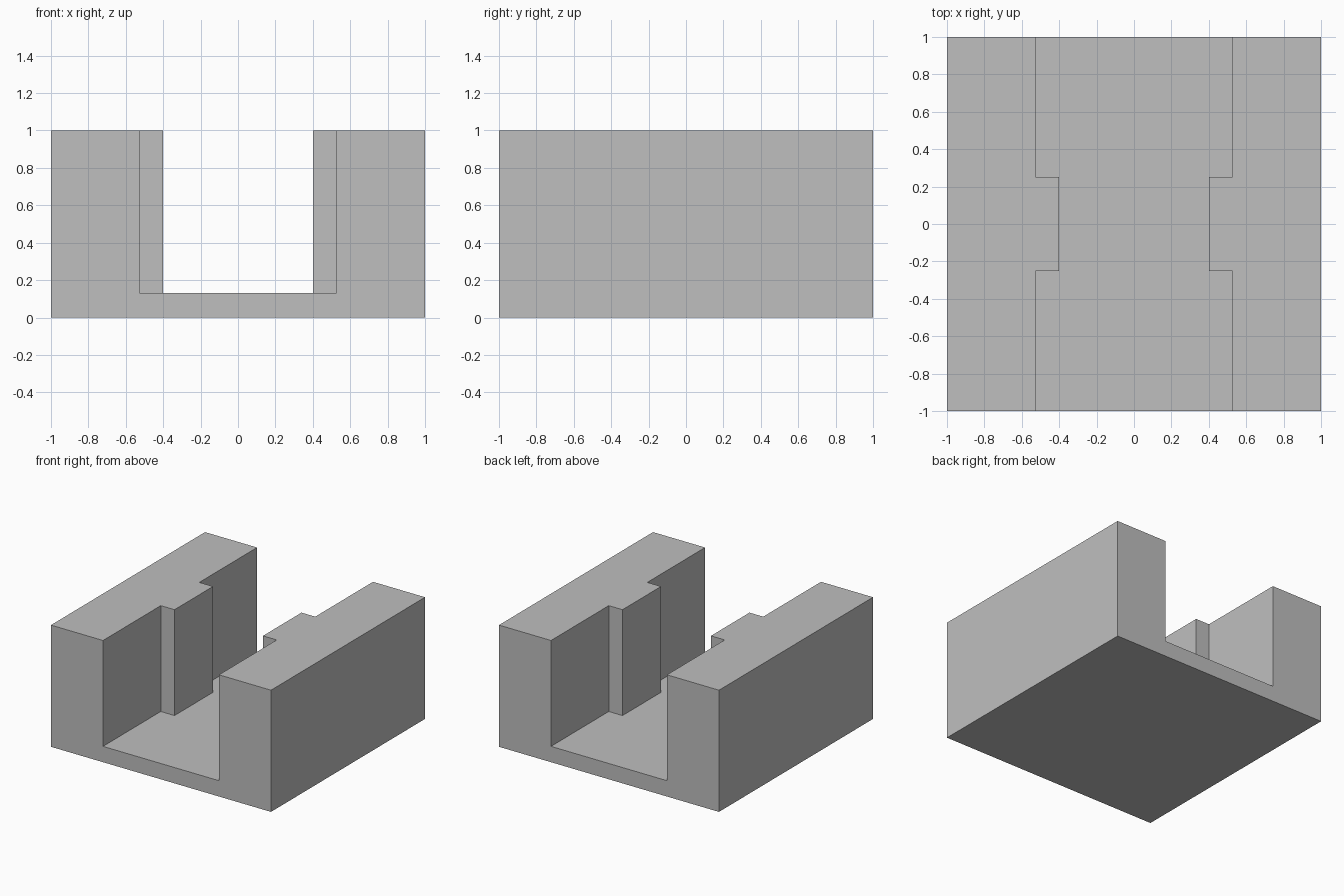
import bpy
import bmesh

default = bpy.data.objects.get("Cube")
if default:
    bpy.data.objects.remove(default, do_unlink=True)

WALL_X, RIB_X, RIB_Y = 0.527, 0.402, 0.25
FLOOR, TOP = 0.13, 1.0

grey = bpy.data.materials.new("light grey")
grey.use_nodes = True
grey.diffuse_color = (0.52, 0.52, 0.52, 1)
grey.node_tree.nodes["Principled BSDF"].inputs["Base Color"].default_value = grey.diffuse_color


def prism(name, outline, bottom, top):
    """Extrude a plan outline between two heights."""
    bm = bmesh.new()
    face = bm.faces.new([bm.verts.new((x, y, bottom)) for x, y in outline])
    side = bmesh.ops.extrude_face_region(bm, geom=[face])["geom"]
    verts = [v for v in side if isinstance(v, bmesh.types.BMVert)]
    bmesh.ops.translate(bm, verts=verts, vec=(0, 0, top - bottom))
    bmesh.ops.recalc_face_normals(bm, faces=bm.faces)
    mesh = bpy.data.meshes.new(name)
    bm.to_mesh(mesh)
    bm.free()
    mesh.materials.append(grey)
    obj = bpy.data.objects.new(name, mesh)
    bpy.context.collection.objects.link(obj)
    return obj


# Solid outer block
block = prism("channel_block", [(-1, -1), (1, -1), (1, 1), (-1, 1)], 0, TOP)

# Open channel, narrowed by a rib on each wall
right_edge = [(WALL_X, -1.2), (WALL_X, -RIB_Y), (RIB_X, -RIB_Y),
              (RIB_X, RIB_Y), (WALL_X, RIB_Y), (WALL_X, 1.2)]
left_edge = [(-x, y) for x, y in reversed(right_edge)]
cutter = prism("channel_cutter", right_edge + left_edge, FLOOR, TOP + 0.2)
cutter.hide_render = True

# Cut the channel and discard the cutter
cut = block.modifiers.new("channel", "BOOLEAN")
cut.operation = "DIFFERENCE"
cut.solver = "EXACT"
cut.object = cutter
bpy.context.view_layer.objects.active = block
bpy.ops.object.modifier_apply(modifier=cut.name)
bpy.data.objects.remove(cutter, do_unlink=True)
